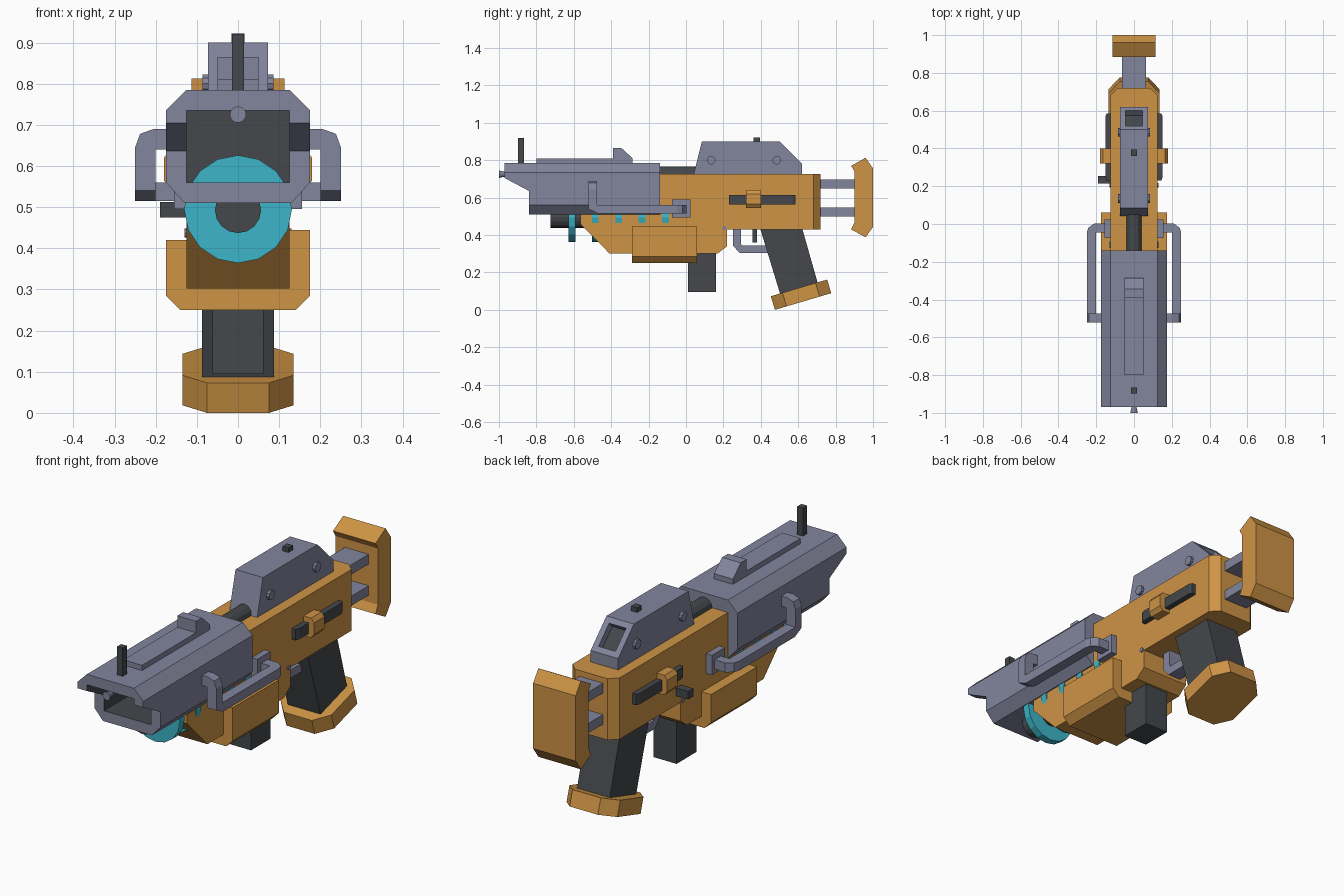
import bpy, bmesh, math
from mathutils import Matrix

if "Cube" in bpy.data.objects:
    bpy.data.objects.remove(bpy.data.objects["Cube"])


def material(name, rgb):
    m = bpy.data.materials.new(name)
    m.diffuse_color = (*rgb, 1)
    m.use_nodes = True
    m.node_tree.nodes["Principled BSDF"].inputs["Base Color"].default_value = m.diffuse_color
    return m


ORANGE = material("orange", (0.62, 0.295, 0.06))
GREY = material("violet_grey", (0.225, 0.236, 0.335))
DARK = material("charcoal", (0.058, 0.064, 0.071))
CYAN = material("cyan", (0.045, 0.46, 0.58))


def finish(name, bm, mats, mirror=False):
    bmesh.ops.recalc_face_normals(bm, faces=bm.faces[:])
    me = bpy.data.meshes.new(name)
    bm.to_mesh(me)
    bm.free()
    for m in mats:
        me.materials.append(m)
    ob = bpy.data.objects.new(name, me)
    bpy.context.collection.objects.link(ob)
    if mirror:
        ob.modifiers.new("mirror", 'MIRROR')
    return ob


def prism_bm(pts, axis, a, b):
    """Extrude a 2D profile along an axis: x uses (y,z), y uses (x,z), z uses (x,y)."""
    bm = bmesh.new()
    place = {'x': lambda p, t: (t, p[0], p[1]),
             'y': lambda p, t: (p[0], t, p[1]),
             'z': lambda p, t: (p[0], p[1], t)}[axis]
    lo = [bm.verts.new(place(p, a)) for p in pts]
    hi = [bm.verts.new(place(p, b)) for p in pts]
    bm.faces.new(lo)
    bm.faces.new(hi)
    n = len(pts)
    for i in range(n):
        j = (i + 1) % n
        bm.faces.new((lo[i], lo[j], hi[j], hi[i]))
    bmesh.ops.recalc_face_normals(bm, faces=bm.faces[:])
    return bm


def prism(name, pts, axis, a, b, mat, mirror=False):
    return finish(name, prism_bm(pts, axis, a, b), [mat], mirror)


def box(name, x, y, z, mat, mirror=False):
    pts = [(y[0], z[0]), (y[1], z[0]), (y[1], z[1]), (y[0], z[1])]
    return prism(name, pts, 'x', x[0], x[1], mat, mirror)


def rod(name, axis, start, length, r, mat, sides=16, r2=None, mirror=False):
    bm = bmesh.new()
    rot = Matrix.Rotation(math.pi / 2, 4, 'Y') if axis == 'x' else Matrix.Rotation(-math.pi / 2, 4, 'X')
    mid = Matrix.Translation((0, 0, length / 2))
    bmesh.ops.create_cone(bm, cap_ends=True, segments=sides, radius1=r,
                          radius2=r if r2 is None else r2, depth=length,
                          matrix=Matrix.Translation(start) @ rot @ mid)
    return finish(name, bm, [mat], mirror)


def both(half):
    """Close a right-hand half profile with its mirror image."""
    return half + [(-x, z) for x, z in reversed(half)]


def cut(target, cutter):
    cutter.hide_render = True
    mod = target.modifiers.new("cut", 'BOOLEAN')
    mod.operation = 'DIFFERENCE'
    mod.solver = 'EXACT'
    mod.object = cutter
    bpy.context.view_layer.objects.active = target
    bpy.ops.object.modifier_apply(modifier=mod.name)
    bpy.data.objects.remove(cutter)


# Barrel shroud with undercut nose and dark square bore
shroud = finish("barrel_shroud", prism_bm(both([(.125, .785), (.175, .735), (.175, .56), (.13, .51)]),
                                          'y', -.97, -.14), [GREY, DARK])
nose = finish("nose_cutter", prism_bm([(-1.1, .4), (-.84, .4), (-.84, .636), (-.97, .705), (-1.1, .705)],
                                      'x', -.3, .3), [GREY, DARK])
bm = prism_bm(both([(.125, .735), (.125, .56)]), 'y', -1.1, -.3)
for f in bm.faces:
    f.material_index = 1
bore = finish("bore_cutter", bm, [GREY, DARK])
cut(shroud, nose)
cut(shroud, bore)

# Top rail with hump, front post, inner nozzle
prism("top_rail", [(-.80, .78), (-.80, .81), (-.39, .81), (-.39, .865), (-.345, .865), (-.285, .81), (-.285, .78)],
      'x', -.05, .05, GREY)
box("front_sight_post", (-.015, .015), (-.898, -.866), (.78, .92), DARK)
rod("nozzle_tip", 'y', (0, -1, .725), .04, .02, GREY, 12, r2=.011)
rod("nozzle_rod", 'y', (0, -.965, .725), .67, .011, GREY, 8)

# Main body with chamfered rear corners
bm = prism_bm([(-.14, .725), (.72, .725), (.72, .43), (.22, .43), (.22, .34), (.17, .302),
               (-.41, .302), (-.565, .46), (-.565, .515), (-.14, .515)], 'x', -.125, .125)
rear = [e for e in bm.edges if all(v.co.y > .71 for v in e.verts)
        and abs(e.verts[0].co.x - e.verts[1].co.x) < .01]
bmesh.ops.bevel(bm, geom=rear, offset=.038, segments=1, affect='EDGES')
finish("main_body", bm, [ORANGE])

# Lower foregrip casing, slightly lower on the left
prism("foregrip_casing", [(.175, .445), (.175, .285), (.14, .25), (-.14, .25), (-.175, .285),
                          (-.175, .42), (-.12, .42), (.12, .445)], 'y', -.29, .06, ORANGE)

# Energy discs on a dark axle
for i in range(5):
    rod(f"energy_disc_{i + 1}", 'y', (0, -.628 + .125 * i, .495), .036, .131, CYAN)
rod("disc_axle", 'y', (0, -.725, .493), .2, .056, DARK)

# Magazine, grip, grip foot, trigger guard
box("magazine", (-.062, .062), (.01, .16), (.095, .31), DARK)
prism("grip", [(.395, .44), (.62, .44), (.705, .14), (.505, .08)], 'x', -.087, .087, DARK)
foot = prism("grip_foot", [(.075, -.157), (.135, -.092), (.135, .092), (.075, .157),
                           (-.075, .157), (-.135, .092), (-.135, -.092), (-.075, -.157)],
             'z', -.038, .038, ORANGE)
foot.rotation_euler.x = math.radians(16.5)
foot.location = (0, .615, .081)
prism("trigger_guard", [(.25, .44), (.25, .345), (.285, .305), (.45, .305), (.45, .345), (.30, .345),
                        (.295, .35), (.295, .44)], 'x', -.035, .035, GREY)
box("trigger", (-.015, .015), (.355, .38), (.36, .44), DARK)

# Rear sight housing with recessed window in its slope
bm = prism_bm([(.04, .72), (.085, .90), (.50, .90), (.62, .78), (.62, .72)], 'x', -.073, .073)
bm.normal_update()
slope = [f for f in bm.faces if f.normal.y > .5 and f.normal.z > .5]
bmesh.ops.inset_region(bm, faces=slope, thickness=.028, use_even_offset=True)
pit = bmesh.ops.extrude_face_region(bm, geom=slope)
pit_faces = [g for g in pit["geom"] if isinstance(g, bmesh.types.BMFace)]
bmesh.ops.translate(bm, vec=(0, -.025, -.025),
                    verts=[g for g in pit["geom"] if isinstance(g, bmesh.types.BMVert)])
for f in slope:
    if f.is_valid:
        bm.faces.remove(f)
for f in pit_faces:
    f.material_index = 1
finish("sight_housing", bm, [GREY, DARK])
for y in (.135, .485):
    rod(f"housing_bolt_{'front' if y < .3 else 'rear'}", 'x', (.06, y, .80), .026, .023, GREY, 10, mirror=True)
box("sight_knob", (-.016, .016), (.36, .395), (.89, .922), DARK)
rod("bolt_tube", 'y', (0, -.2, .725), .29, .041, DARK, 12)

# Side tracks with sliders, left charging knob, body pins
prism("side_track", [(.12, .23), (.145, .23), (.152, .25), (.152, .57), (.145, .585), (.12, .585)],
      'z', .562, .614, DARK, mirror=True)
prism("track_slider", [(.12, .545), (.165, .545), (.18, .565), (.18, .62), (.165, .64), (.12, .64)],
      'y', .32, .40, ORANGE, mirror=True)
box("charging_knob", (-.19, -.12), (.215, .255), (.475, .513), DARK)
rod("body_pin", 'x', (.115, .205, .437), .015, .011, GREY, 8, mirror=True)

# Side carry handles: front hook, rail, rear bend, mounting plate
prism("handle_hook", [(.165, .69), (.205, .69), (.238, .678), (.25, .645), (.25, .56),
                      (.20, .56), (.20, .64), (.165, .64)], 'y', -.522, -.475, GREY, mirror=True)
prism("handle_rail", [(-.522, .56), (-.522, .54), (-.47, .515), (-.045, .515), (-.045, .56)],
      'x', .20, .25, GREY, mirror=True)
prism("handle_bend", [(.25, -.045), (.242, -.02), (.21, .003), (.12, .003), (.12, -.045)],
      'z', .515, .56, GREY, mirror=True)
box("handle_mount", (.115, .155), (-.075, .025), (.495, .59), GREY, mirror=True)

# Shoulder stock: two struts and the pad
for label, z in (("upper", (.65, .697)), ("lower", (.50, .546))):
    box(f"{label}_stock_strut", (-.063, .063), (.70, .92), z, GREY)
prism("stock_pad", [(.883, .77), (.96, .813), (1, .757), (1, .443), (.96, .388), (.883, .43),
                    (.902, .468), (.902, .738)], 'x', -.113, .113, ORANGE)
